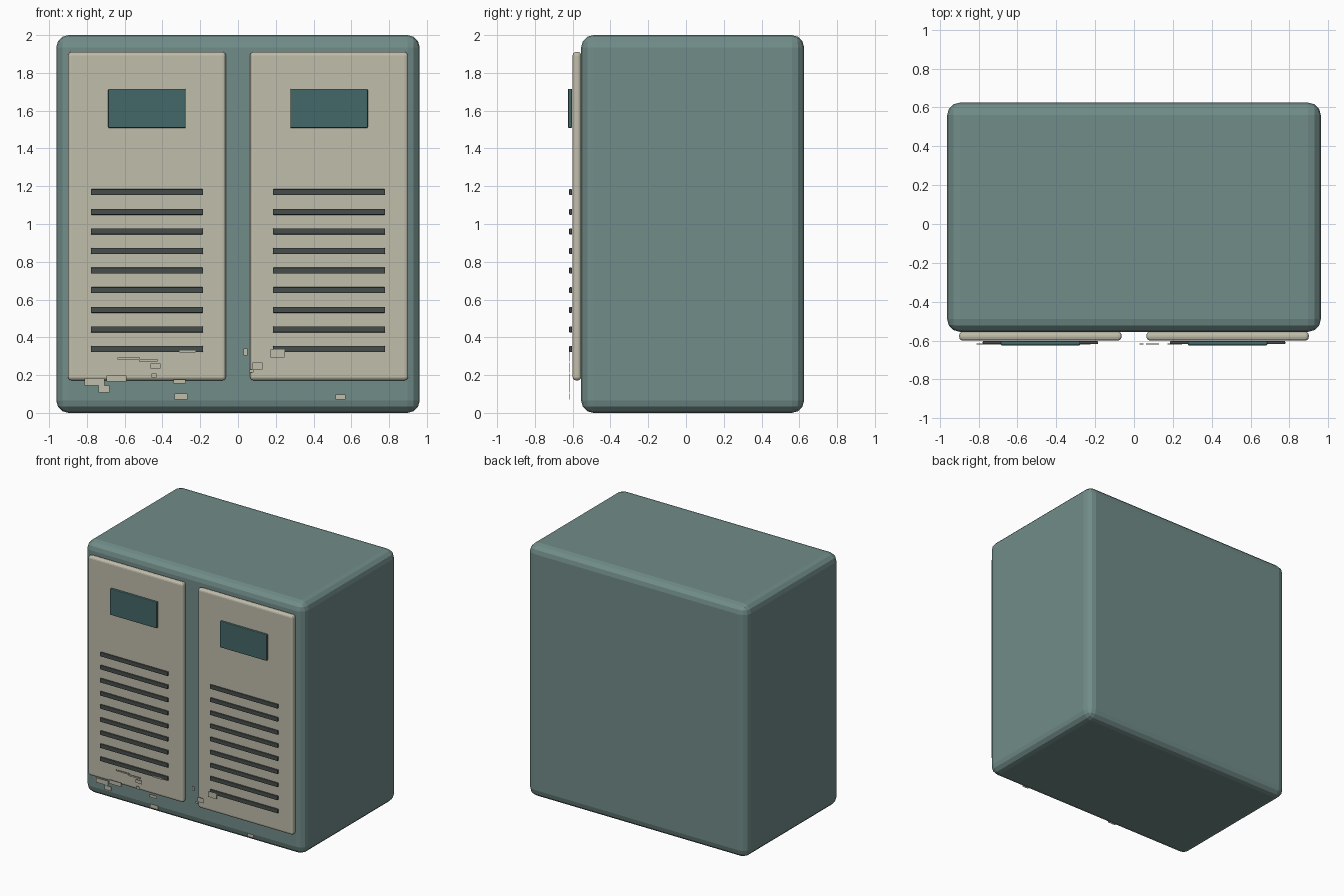
import bpy


def material(name, rgb):
    m = bpy.data.materials.new(name)
    m.diffuse_color = (*rgb, 1)
    return m


TEAL = material("dusty teal", (0.165, 0.265, 0.250))
CREAM = material("warm cream", (0.53, 0.51, 0.41))
GLASS = material("dark teal glass", (0.060, 0.138, 0.138))
DARK = material("charcoal", (0.062, 0.074, 0.070))


def box(name, x, y, z, mat, bevel=0.0, segments=2):
    """Box from (min, max) ranges on each axis, with optional rounded edges."""
    bpy.ops.mesh.primitive_cube_add(size=1, location=[(a + b) / 2 for a, b in (x, y, z)])
    ob = bpy.context.object
    ob.name = name
    ob.scale = [b - a for a, b in (x, y, z)]
    bpy.ops.object.transform_apply(location=False, rotation=False, scale=True)
    ob.data.materials.append(mat)
    if bevel:
        mod = ob.modifiers.new("rounding", "BEVEL")
        mod.width = bevel
        mod.segments = segments
    return ob


# Cabinet body
box("cabinet_body", (-0.962, 0.962), (-0.555, 0.625), (0, 2), TEAL, 0.065, 3)

# Two doors, each with a window and nine vent slats
for side, cx in (("left", -0.482), ("right", 0.482)):
    box(f"{side}_door", (cx - 0.418, cx + 0.418), (-0.600, -0.555), (0.172, 1.911),
        CREAM, 0.018, 3)
    box(f"{side}_window", (cx - 0.205, cx + 0.205), (-0.625, -0.603), (1.508, 1.716),
        GLASS, 0.006)
    for i in range(9):
        z = 0.338 + i * 0.1038
        box(f"{side}_vent_slat_{i + 1}", (cx - 0.297, cx + 0.297), (-0.6185, -0.603),
            (z - 0.016, z + 0.016), DARK, 0.004)

# Chipped paint flakes near the bottom: x min, x max, z min, z max
FLAKES = [
    (-0.638, -0.520, 0.282, 0.292), (-0.525, -0.426, 0.272, 0.284),
    (-0.463, -0.410, 0.236, 0.262), (-0.458, -0.431, 0.188, 0.209),
    (-0.696, -0.590, 0.167, 0.198), (-0.812, -0.706, 0.146, 0.183),
    (-0.738, -0.680, 0.109, 0.144), (-0.341, -0.278, 0.156, 0.177),
    (-0.336, -0.267, 0.072, 0.103), (0.029, 0.050, 0.305, 0.342),
    (0.077, 0.130, 0.230, 0.267), (0.061, 0.082, 0.214, 0.231),
    (0.172, 0.246, 0.294, 0.336), (0.516, 0.569, 0.072, 0.098),
    (-0.310, -0.225, 0.320, 0.330),
]
for i, (x0, x1, z0, z1) in enumerate(FLAKES):
    box(f"paint_flake_{i + 1}", (x0, x1), (-0.620, -0.616), (z0, z1), CREAM)
